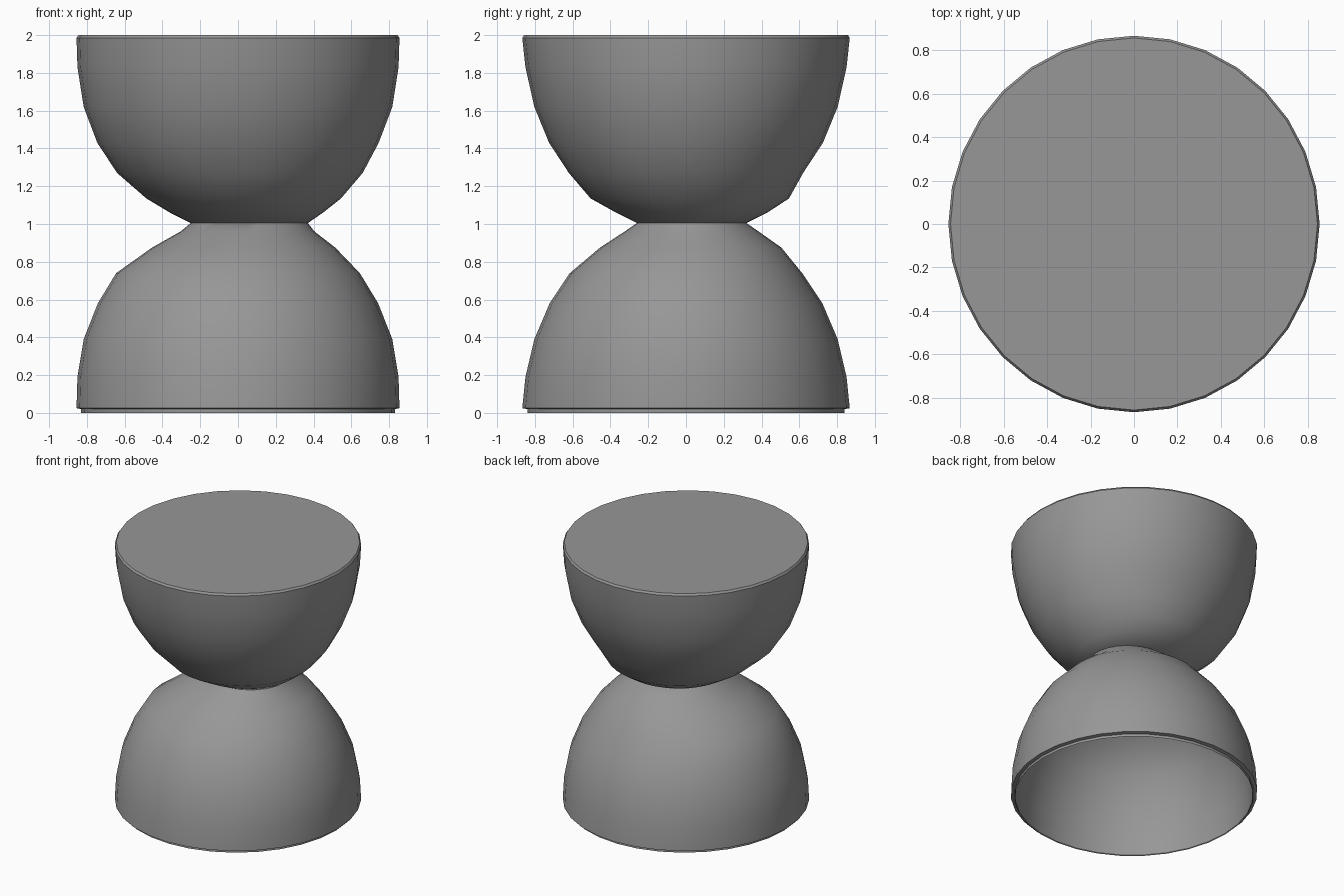
import bpy, bmesh, math

if "Cube" in bpy.data.objects:
    bpy.data.objects.remove(bpy.data.objects["Cube"])

SEGMENTS = 32

grey = bpy.data.materials.new("dark_grey")
grey.diffuse_color = (0.31, 0.31, 0.31, 1)
grey.use_nodes = True
grey.node_tree.nodes["Principled BSDF"].inputs["Base Color"].default_value = grey.diffuse_color


def lathe(name, rings, cap_start=True, cap_end=True):
    """Skin elliptical rings given as (z, rx, ry, centre x, centre y)."""
    bm = bmesh.new()
    loops = []
    for z, rx, ry, cx, cy in rings:
        loops.append([bm.verts.new((cx + rx * math.cos(a), cy + ry * math.sin(a), z))
                      for a in (2 * math.pi * i / SEGMENTS for i in range(SEGMENTS))])
    for low, high in zip(loops, loops[1:]):
        for i in range(SEGMENTS):
            j = (i + 1) % SEGMENTS
            bm.faces.new((low[i], low[j], high[j], high[i]))
    if cap_start:
        bm.faces.new(loops[0][::-1])
    if cap_end:
        bm.faces.new(loops[-1])
    bmesh.ops.recalc_face_normals(bm, faces=bm.faces[:])
    mesh = bpy.data.meshes.new(name)
    bm.to_mesh(mesh)
    bm.free()
    mesh.materials.append(grey)
    obj = bpy.data.objects.new(name, mesh)
    bpy.context.collection.objects.link(obj)
    bpy.ops.object.select_all(action='DESELECT')
    obj.select_set(True)
    bpy.context.view_layer.objects.active = obj
    bpy.ops.object.shade_smooth_by_angle(angle=math.radians(35))
    return obj


neck = (1.005, 0.31, 0.29, 0.06, 0.03)

# Lower bowl: hollow dome with a stepped foot rim, inside first
lathe("lower_bowl", [
    (0.95, 0.25, 0.24, 0.05, 0.03),
    (0.85, 0.47, 0.45, 0.03, 0.03),
    (0.72, 0.615, 0.59, 0, 0),
    (0.57, 0.715, 0.70, 0, 0),
    (0.38, 0.785, 0.775, 0, 0),
    (0.19, 0.82, 0.82, 0, 0),
    (0.005, 0.825, 0.835, 0, 0),
    (0.0, 0.83, 0.84, 0, 0),
    (0.02, 0.83, 0.84, 0, 0),
    (0.025, 0.855, 0.867, 0, 0),
    (0.19, 0.85, 0.85, 0, 0),
    (0.39, 0.817, 0.803, 0, 0),
    (0.58, 0.742, 0.722, 0, 0),
    (0.74, 0.645, 0.615, 0, 0),
    (0.875, 0.485, 0.48, 0.03, 0.025),
    (0.96, 0.355, 0.355, 0.05, 0.03),
    neck,
])

# Upper bowl: flat top with a thin bevelled edge
lathe("upper_bowl", [
    neck,
    (1.06, 0.405, 0.40, 0.045, 0.03),
    (1.135, 0.515, 0.525, 0.03, 0.02),
    (1.27, 0.65, 0.62, 0.01, 0),
    (1.43, 0.745, 0.725, 0, 0),
    (1.62, 0.817, 0.803, 0, 0),
    (1.83, 0.85, 0.85, 0, 0),
    (1.985, 0.855, 0.867, 0, 0),
    (2.0, 0.845, 0.857, 0, 0),
])
